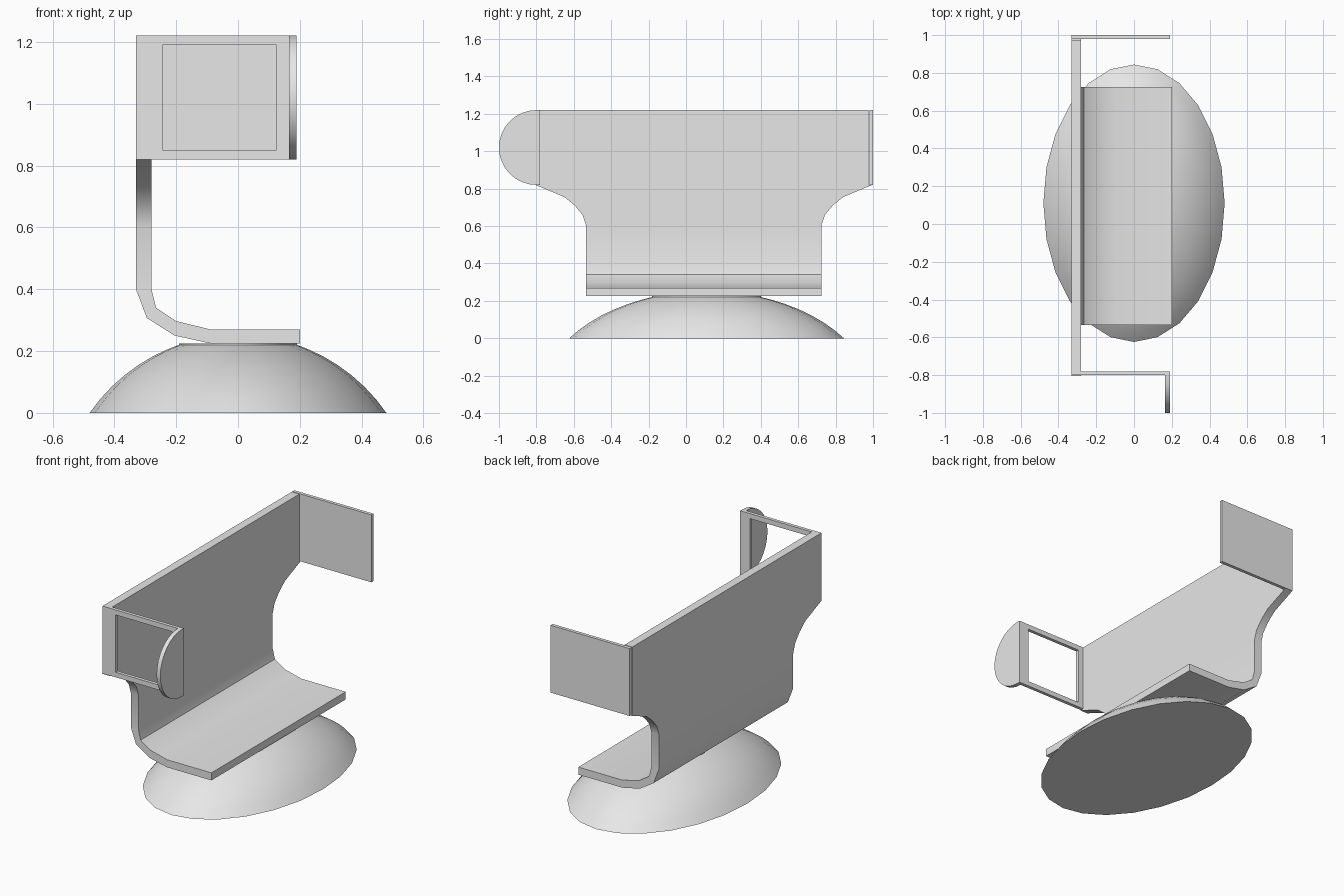
import bpy, bmesh, math

cube = bpy.data.objects.get("Cube")
if cube:
    bpy.data.objects.remove(cube, do_unlink=True)

grey = bpy.data.materials.new("light_grey")
grey.use_nodes = True
grey.diffuse_color = (0.8, 0.8, 0.8, 1)
grey.node_tree.nodes["Principled BSDF"].inputs["Base Color"].default_value = (0.8, 0.8, 0.8, 1)


def finish(name, bm):
    bmesh.ops.recalc_face_normals(bm, faces=bm.faces)
    mesh = bpy.data.meshes.new(name)
    bm.to_mesh(mesh)
    bm.free()
    mesh.materials.append(grey)
    obj = bpy.data.objects.new(name, mesh)
    bpy.context.collection.objects.link(obj)
    bpy.ops.object.select_all(action="DESELECT")
    obj.select_set(True)
    bpy.context.view_layer.objects.active = obj
    bpy.ops.object.shade_smooth_by_angle(angle=math.radians(30))
    return obj


def loft(name, rings):
    """Skin a row of equal closed rings and cap both ends."""
    bm = bmesh.new()
    rows = [[bm.verts.new(p) for p in ring] for ring in rings]
    n = len(rows[0])
    for a, b in zip(rows, rows[1:]):
        for i in range(n):
            j = (i + 1) % n
            bm.faces.new((a[i], a[j], b[j], b[i]))
    bm.faces.new(rows[0])
    bm.faces.new(rows[-1])
    return finish(name, bm)


def rect(x0, x1, z0, z1, y):
    return [(x0, y, z0), (x1, y, z0), (x1, y, z1), (x0, y, z1)]


# Bent sheet: upper panel, flared neck and curved foot
OUT, INN, MID = -0.33, -0.28, 0.095
stations = [(OUT, z, INN, z, half) for z, half in (
    (1.22, 0.88), (0.82, 0.88), (0.82, 0.9), (0.755, 0.745),
    (0.71, 0.69), (0.66, 0.648), (0.605, 0.63), (0.4, 0.63))]
stations += [(*p, 0.63) for p in (
    (-0.295, 0.307, -0.265, 0.34), (-0.205, 0.25, -0.2, 0.297),
    (-0.09, 0.225, -0.09, 0.27), (0.2, 0.225, 0.2, 0.27))]
loft("bent_support_sheet", [
    [(xo, MID - h, zo), (xo, MID + h, zo), (xi, MID + h, zi), (xi, MID - h, zi)]
    for xo, zo, xi, zi, h in stations])

# Solid plate at the rear end
loft("rear_end_plate", [rect(OUT, 0.19, 0.82, 1.22, y) for y in (0.98, 1.0)])

# Open frame at the front end
bm = bmesh.new()
loops = [[bm.verts.new(p) for p in rect(*size, y)]
         for y in (-0.8, -0.78)
         for size in ((OUT, 0.19, 0.82, 1.22), (-0.245, 0.125, 0.85, 1.19))]
for a, b in ((0, 1), (1, 3), (3, 2), (2, 0)):
    for i in range(4):
        j = (i + 1) % 4
        bm.faces.new((loops[a][i], loops[a][j], loops[b][j], loops[b][i]))
finish("front_frame", bm)

# Half-round tab in front of the frame
arc = [math.pi * i / 16 for i in range(17)]
loft("rounded_tab", [
    [(x, -0.8 - 0.2 * math.sin(t), 1.02 + 0.2 * math.cos(t)) for t in arc]
    for x in (0.165, 0.19)])

# Oval domed base: a stretched spherical cap with a flat top
R, DROP, SIDES = 0.583, 0.331, 24
rings = []
for k in range(9):
    z = 0.22 * math.sin(math.pi / 2 * k / 8)
    r = math.sqrt(R * R - (z + DROP) ** 2)
    rings.append([(r * math.cos(a), 0.11 + 1.53 * r * math.sin(a), z)
                  for a in (2 * math.pi * i / SIDES for i in range(SIDES))])
rings.append([(x, y, 0.225) for x, y, z in rings[-1]])
loft("domed_base", rings)
